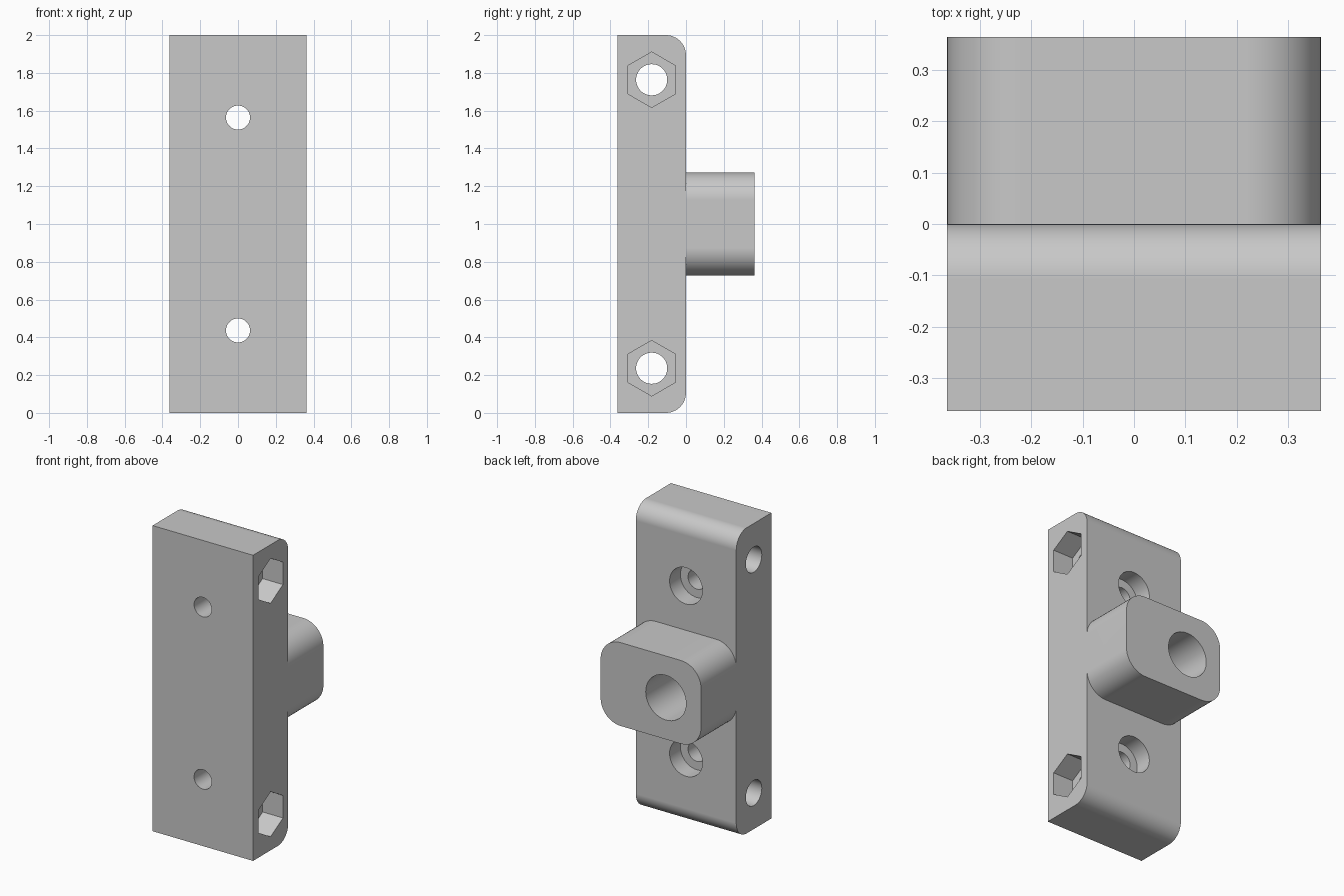
import bpy
import bmesh
from math import cos, sin, pi, radians
from mathutils import Vector

cube = bpy.data.objects.get("Cube")
if cube:
    bpy.data.objects.remove(cube, do_unlink=True)

HALF = 0.3636      # half width and half depth
MID_Y = -HALF / 2  # centre of the plate thickness

grey = bpy.data.materials.new("plain grey")
grey.use_nodes = True
grey.diffuse_color = (0.58, 0.58, 0.58, 1)
grey.node_tree.nodes["Principled BSDF"].inputs["Base Color"].default_value = grey.diffuse_color


def prism(name, points, direction):
    """Extrude a closed outline along a direction into a solid."""
    bm = bmesh.new()
    face = bm.faces.new([bm.verts.new(p) for p in points])
    side = bmesh.ops.extrude_face_region(bm, geom=[face])["geom"]
    bmesh.ops.translate(bm, vec=Vector(direction),
                        verts=[v for v in side if isinstance(v, bmesh.types.BMVert)])
    bmesh.ops.recalc_face_normals(bm, faces=bm.faces)
    mesh = bpy.data.meshes.new(name)
    bm.to_mesh(mesh)
    bm.free()
    mesh.materials.append(grey)
    obj = bpy.data.objects.new(name, mesh)
    bpy.context.collection.objects.link(obj)
    return obj


def arc(u, v, radius, start, steps=12):
    """Quarter circle about (u, v), starting at an angle in degrees."""
    angles = [radians(start) + i * pi / 2 / steps for i in range(steps + 1)]
    return [(u + radius * cos(a), v + radius * sin(a)) for a in angles]


def ring(u, v, radius, sides, turn=0.0):
    angles = [turn + 2 * pi * i / sides for i in range(sides)]
    return [(u + radius * cos(a), v + radius * sin(a)) for a in angles]


def along_x(name, outline, x0, x1):
    return prism(name, [(x0, y, z) for y, z in outline], (x1 - x0, 0, 0))


def along_y(name, outline, y0, y1):
    return prism(name, [(x, y0, z) for x, z in outline], (0, y1 - y0, 0))


def combine(target, other, operation):
    """Apply a boolean and discard the helper solid."""
    mod = target.modifiers.new(operation.lower(), "BOOLEAN")
    mod.operation, mod.solver, mod.object = operation, "EXACT", other
    bpy.context.view_layer.objects.active = target
    bpy.ops.object.modifier_apply(modifier=mod.name)
    bpy.data.objects.remove(other, do_unlink=True)


# Plate with rounded upper and lower back edges
R = 0.107
profile = [(-HALF, 2), (-HALF, 0)] + arc(-R, R, R, -90) + arc(-R, 2 - R, R, 0)
plate = along_x("mounting_block", profile, -HALF, HALF)

# Rounded boss on the back
r, half_h = 0.145, 0.2727
a, b = HALF - r, half_h - r
outline = (arc(a, 1 + b, r, 0) + arc(-a, 1 + b, r, 90)
           + arc(-a, 1 - b, r, 180) + arc(a, 1 - b, r, 270))
combine(plate, along_y("boss", outline, 0, HALF), "UNION")

# Off-centre blind hole in the boss
combine(plate, along_y("boss_hole", ring(-0.109, 1, 0.146, 64), 0, 0.5), "DIFFERENCE")

for s in (-1, 1):
    # Screw holes through the plate, counterbored from the back
    z = 1 + s * 0.5636
    combine(plate, along_y("screw_hole", ring(0, z, 0.0636, 48), -0.5, 0.1), "DIFFERENCE")
    combine(plate, along_y("counterbore", ring(0, z, 0.119, 48), -0.112, 0.1), "DIFFERENCE")
    # Cross bolt holes with hexagonal nut pockets on one side
    z = 1 + s * 0.7636
    combine(plate, along_x("bolt_hole", ring(MID_Y, z, 0.0825, 48), -0.5, 0.5), "DIFFERENCE")
    combine(plate, along_x("nut_pocket", ring(MID_Y, z, 0.147, 6, pi / 2), HALF - 0.147, 0.5),
            "DIFFERENCE")

# Smooth rounds with crisp edges
bpy.ops.object.select_all(action="DESELECT")
plate.select_set(True)
bpy.context.view_layer.objects.active = plate
bpy.ops.object.shade_smooth_by_angle(angle=radians(30))
normals = plate.modifiers.new("even_normals", "WEIGHTED_NORMAL")
normals.keep_sharp = True
